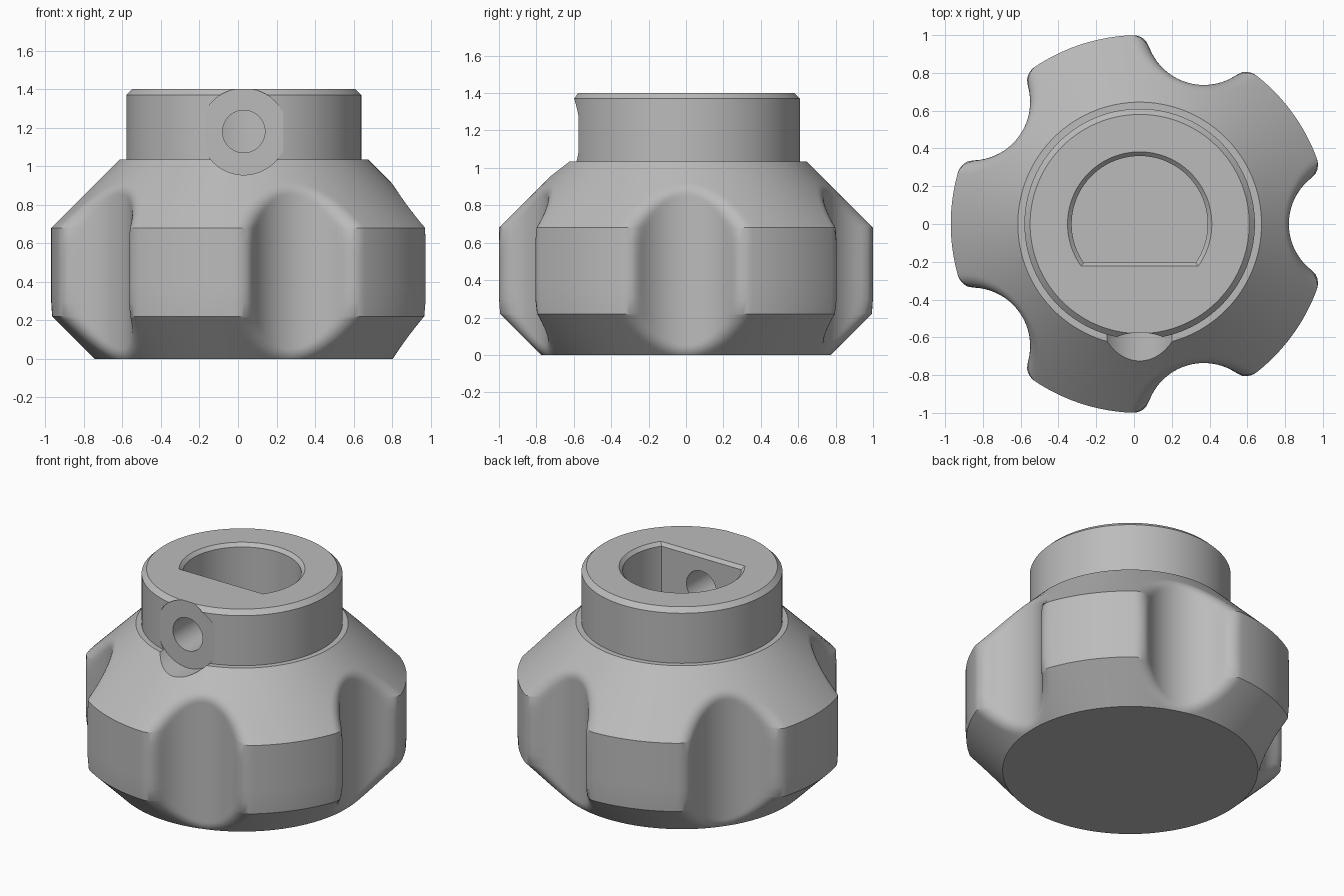
import bpy, bmesh, math

old = bpy.data.objects.get("Cube")
if old:
    bpy.data.objects.remove(old, do_unlink=True)

AXIS_X = 0.03                       # knob axis
BITE_DIST, BITE_R = 1.10, 0.31      # finger scallops
FILLET = 0.08
BASE_R, GRIP_R = 0.775, 1.0
S = math.sqrt(0.5)

grey = bpy.data.materials.new("plain_grey")
grey.use_nodes = True
grey.diffuse_color = (0.5, 0.5, 0.5, 1)
grey.node_tree.nodes["Principled BSDF"].inputs["Base Color"].default_value = (0.5, 0.5, 0.5, 1)


def loft(name, rings):
    """Skin a stack of equal-length point rings and cap both ends."""
    bm = bmesh.new()
    loops = [[bm.verts.new(p) for p in ring] for ring in rings]
    for a, b in zip(loops, loops[1:]):
        for i in range(len(a)):
            j = (i + 1) % len(a)
            bm.faces.new((a[i], a[j], b[j], b[i]))
    bm.faces.new(loops[0][::-1])
    bm.faces.new(loops[-1])
    bmesh.ops.recalc_face_normals(bm, faces=bm.faces)
    mesh = bpy.data.meshes.new(name)
    bm.to_mesh(mesh)
    bm.free()
    ob = bpy.data.objects.new(name, mesh)
    bpy.context.collection.objects.link(ob)
    mesh.materials.append(grey)
    return ob


def grip_distance(rho, theta, z):
    """Signed distance to the double cone with one rounded scallop."""
    d1, slope = max(((rho + z - 1.68) * S, S), (rho - GRIP_R, 1.0),
                    ((rho - z - BASE_R) * S, S))
    dx, dy = BITE_DIST - rho * math.cos(theta), -rho * math.sin(theta)
    dist = max(math.hypot(dx, dy), 1e-6)
    d2 = BITE_R - dist
    c = slope * (dx * math.cos(theta) + dy * math.sin(theta)) / dist
    a, b = d1 + FILLET, d2 + FILLET
    if a - b * c > 0 and b - a * c > 0 and c * c < 0.9999:
        return math.sqrt((a * a + b * b - 2 * a * b * c) / (1 - c * c)) - FILLET
    return max(d1, d2)


def grip_radius(theta, z):
    lo, hi = 0.5, 1.02
    for _ in range(26):
        mid = (lo + hi) / 2
        if grip_distance(mid, theta, z) < 0:
            lo = mid
        else:
            hi = mid
    return lo


def polar_ring(radii, z):
    n = len(radii)
    return [(AXIS_X + r * math.cos(math.tau * i / n),
             r * math.sin(math.tau * i / n), z) for i, r in enumerate(radii)]


# Body: scalloped grip, then the plain neck with a chamfered rim
heights = [0.22 * i / 22 for i in range(22)]
heights += [0.22 + 0.46 * i / 6 for i in range(6)]
heights += [0.68 + 0.355 * i / 36 for i in range(37)]
rings = []
for z in heights:
    half = [grip_radius(math.radians(k), z) for k in range(37)]
    rings.append(polar_ring([half[abs((i + 36) % 72 - 36)] for i in range(360)], z))
for r, z in ((0.61, 1.035), (0.61, 1.37), (0.58, 1.40)):
    rings.append(polar_ring([r] * 360, z))
body = loft("knob_body", rings)


def d_ring(r, z, n=96):
    """D-shaped section with its flat towards the front."""
    flat = 0.205 + (r - 0.36) * 0.8
    start = -math.asin(flat / r)
    sweep = math.pi - 2 * start
    return [(AXIS_X + r * math.cos(start + sweep * i / n),
             r * math.sin(start + sweep * i / n), z) for i in range(n + 1)]


def y_cylinder(name, r, y0, y1, z):
    bpy.ops.mesh.primitive_cylinder_add(vertices=96, radius=r, depth=y1 - y0,
                                        location=(AXIS_X, (y0 + y1) / 2, z),
                                        rotation=(math.pi / 2, 0, 0))
    ob = bpy.context.object
    ob.name = name
    ob.data.materials.append(grey)
    return ob


# Shaft bore, flat seat and set screw hole
cutters = [
    loft("bore_cutter", [d_ring(0.36, 0.4), d_ring(0.36, 1.378), d_ring(0.41, 1.428)]),
    y_cylinder("screw_seat_cutter", 0.225, -1.2, -0.575, 1.18),
    y_cylinder("screw_hole_cutter", 0.11, -1.1, -0.1, 1.18),
]
bpy.ops.object.select_all(action='DESELECT')
bpy.context.view_layer.objects.active = body
body.select_set(True)
for cutter in cutters:
    cutter.hide_render = True
    mod = body.modifiers.new(cutter.name, 'BOOLEAN')
    mod.operation = 'DIFFERENCE'
    mod.solver = 'EXACT'
    mod.object = cutter
    bpy.ops.object.modifier_apply(modifier=mod.name)
    bpy.data.objects.remove(cutter, do_unlink=True)

bpy.ops.object.shade_smooth_by_angle(angle=math.radians(28))
